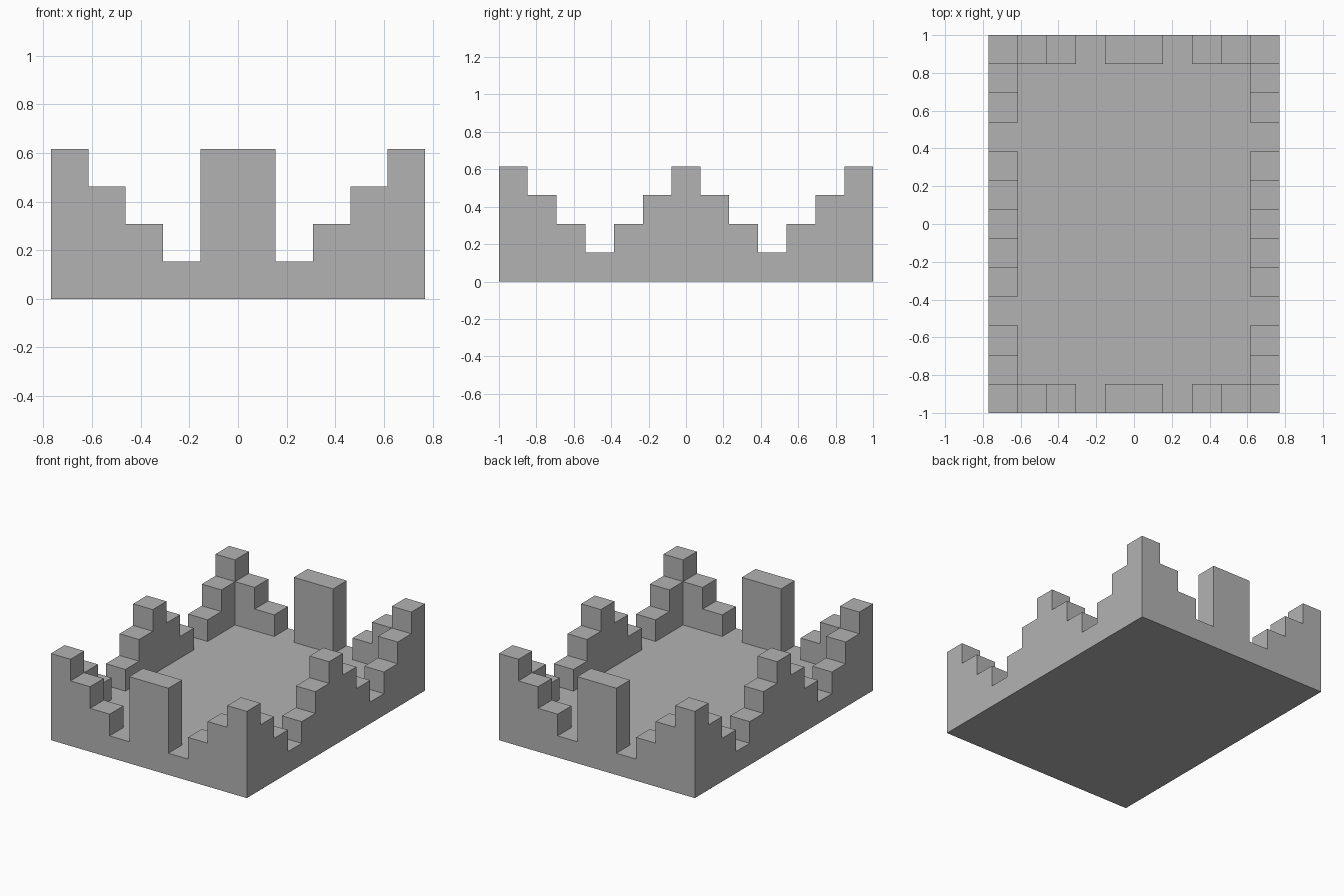
import bpy
import bmesh
import math

cube = bpy.data.objects.get("Cube")
if cube:
    bpy.data.objects.remove(cube, do_unlink=True)

# The whole block is laid out on a square module
UNIT = 2 / 13
STEPS = [4, 3, 2, 1]                          # corner stair falling to the gap
END_WALL = STEPS + [4, 4] + STEPS[::-1]       # square pier in the middle
SIDE_WALL = STEPS + [2, 3, 4, 3, 2] + STEPS[::-1]  # stepped merlon in the middle
NX, NY = len(END_WALL), len(SIDE_WALL)

stone = bpy.data.materials.new("grey_stone")
stone.use_nodes = True
stone.diffuse_color = (0.45, 0.45, 0.45, 1)
stone.node_tree.nodes["Principled BSDF"].inputs["Base Color"].default_value = stone.diffuse_color


def height(i, j):
    """Height in modules of one cell: stepped walls round a low floor."""
    if not (0 <= i < NX and 0 <= j < NY):
        return 0
    if j in (0, NY - 1):
        return END_WALL[i]
    if i in (0, NX - 1):
        return SIDE_WALL[j]
    return 1


def add_face(bm, corners):
    bm.faces.new([bm.verts.new(((x - NX / 2) * UNIT, (y - NY / 2) * UNIT, z * UNIT))
                  for x, y, z in corners])


bm = bmesh.new()
for i in range(NX):
    for j in range(NY):
        h = height(i, j)
        ring = [(i, j), (i + 1, j), (i + 1, j + 1), (i, j + 1)]
        # Cell top and underside
        add_face(bm, [(x, y, h) for x, y in ring])
        add_face(bm, [(x, y, 0) for x, y in reversed(ring)])
        # Exposed sides above each lower neighbour
        for k, (di, dj) in enumerate([(0, -1), (1, 0), (0, 1), (-1, 0)]):
            a, b = ring[k], ring[(k + 1) % 4]
            for z in range(height(i + di, j + dj), h):
                add_face(bm, [(*a, z), (*b, z), (*b, z + 1), (*a, z + 1)])

# Weld the shell and merge its flat areas
bmesh.ops.remove_doubles(bm, verts=bm.verts[:], dist=UNIT / 100)
bmesh.ops.dissolve_limit(bm, angle_limit=math.radians(1), verts=bm.verts[:], edges=bm.edges[:])
bmesh.ops.recalc_face_normals(bm, faces=bm.faces[:])

mesh = bpy.data.meshes.new("stepped_parapet_block")
bm.to_mesh(mesh)
bm.free()
mesh.materials.append(stone)
block = bpy.data.objects.new("stepped_parapet_block", mesh)
bpy.context.scene.collection.objects.link(block)
